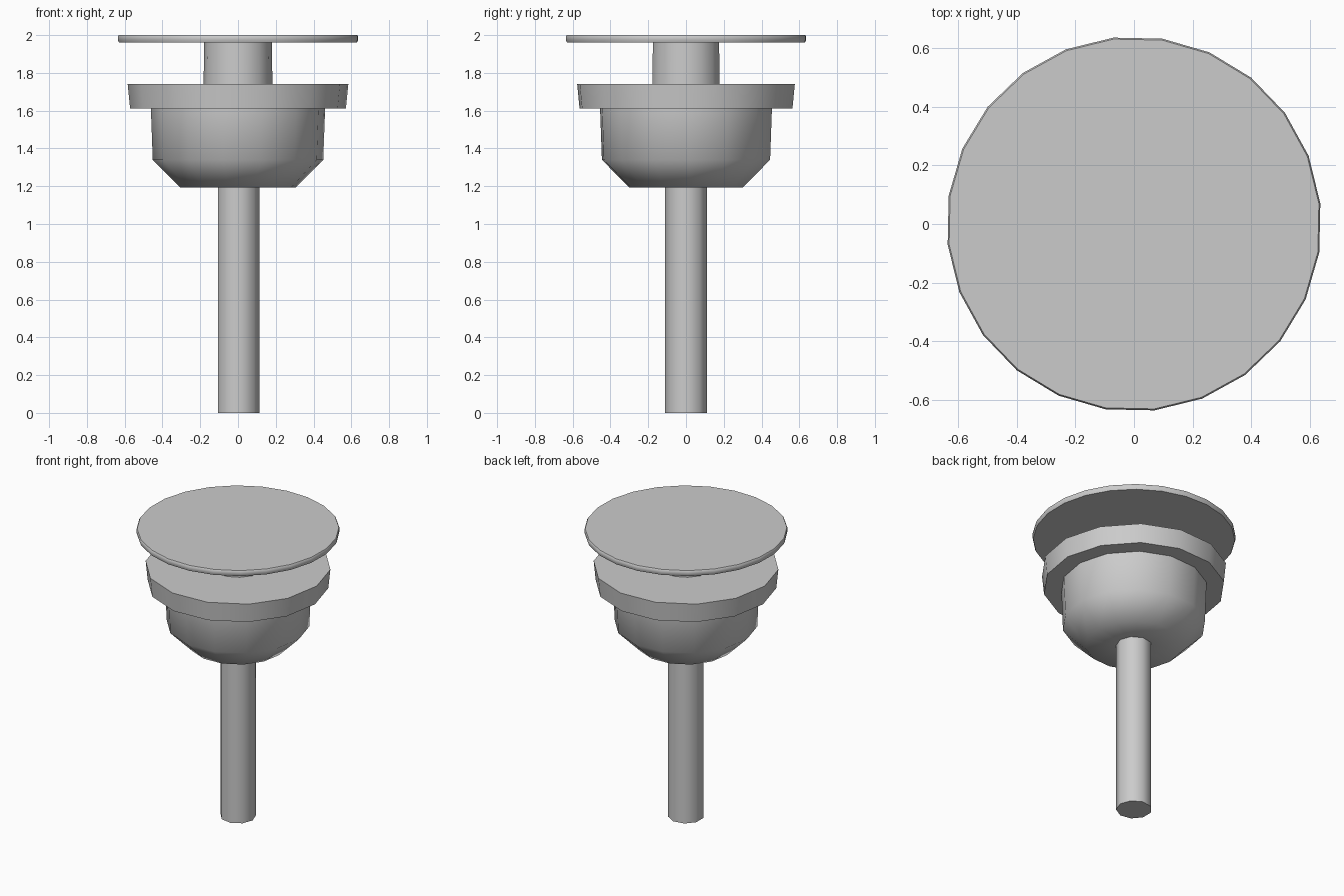
import bpy, bmesh, math

if "Cube" in bpy.data.objects:
    bpy.data.objects.remove(bpy.data.objects["Cube"])


def lathe(name, profile, sides, phase=0.0, cap_start=False, cap_end=False):
    """Revolve (radius, z) points, listed bottom to top, around z."""
    bm = bmesh.new()
    rings = []
    for r, z in profile:
        ring = []
        for i in range(sides):
            a = math.radians(phase) + 2 * math.pi * i / sides
            ring.append(bm.verts.new((r * math.cos(a), r * math.sin(a), z)))
        rings.append(ring)
    for low, high in zip(rings, rings[1:]):
        for i in range(sides):
            j = (i + 1) % sides
            bm.faces.new((low[i], low[j], high[j], high[i]))
    if cap_start:
        bm.faces.new(rings[0][::-1])
    if cap_end:
        bm.faces.new(rings[-1])
    mesh = bpy.data.meshes.new(name)
    bm.to_mesh(mesh)
    bm.free()
    obj = bpy.data.objects.new(name, mesh)
    bpy.context.collection.objects.link(obj)
    bpy.ops.object.select_all(action='DESELECT')
    obj.select_set(True)
    bpy.context.view_layer.objects.active = obj
    bpy.ops.object.shade_smooth_by_angle(angle=math.radians(50))
    return obj


# Thin round cap on top
lathe("top_disc", [(0.635, 1.962), (0.64, 1.975), (0.64, 1.992), (0.635, 2.0)],
      24, 6.3, True, True)

# Short neck between the disc and the flange
lathe("neck", [(0.182, 1.73), (0.18, 1.97)], 14)

# Wide collar, open in the middle where neck and cup join it
lathe("flange", [(0.44, 1.612), (0.572, 1.612), (0.585, 1.742), (0.17, 1.742)], 14, 3)

# Cup tapering down to the stem
lathe("cup", [(0.10, 1.193), (0.305, 1.193), (0.452, 1.34), (0.462, 1.615)], 14, 3)

# Long stem
lathe("stem", [(0.113, 0.0), (0.113, 1.2)], 9, 0, True)
